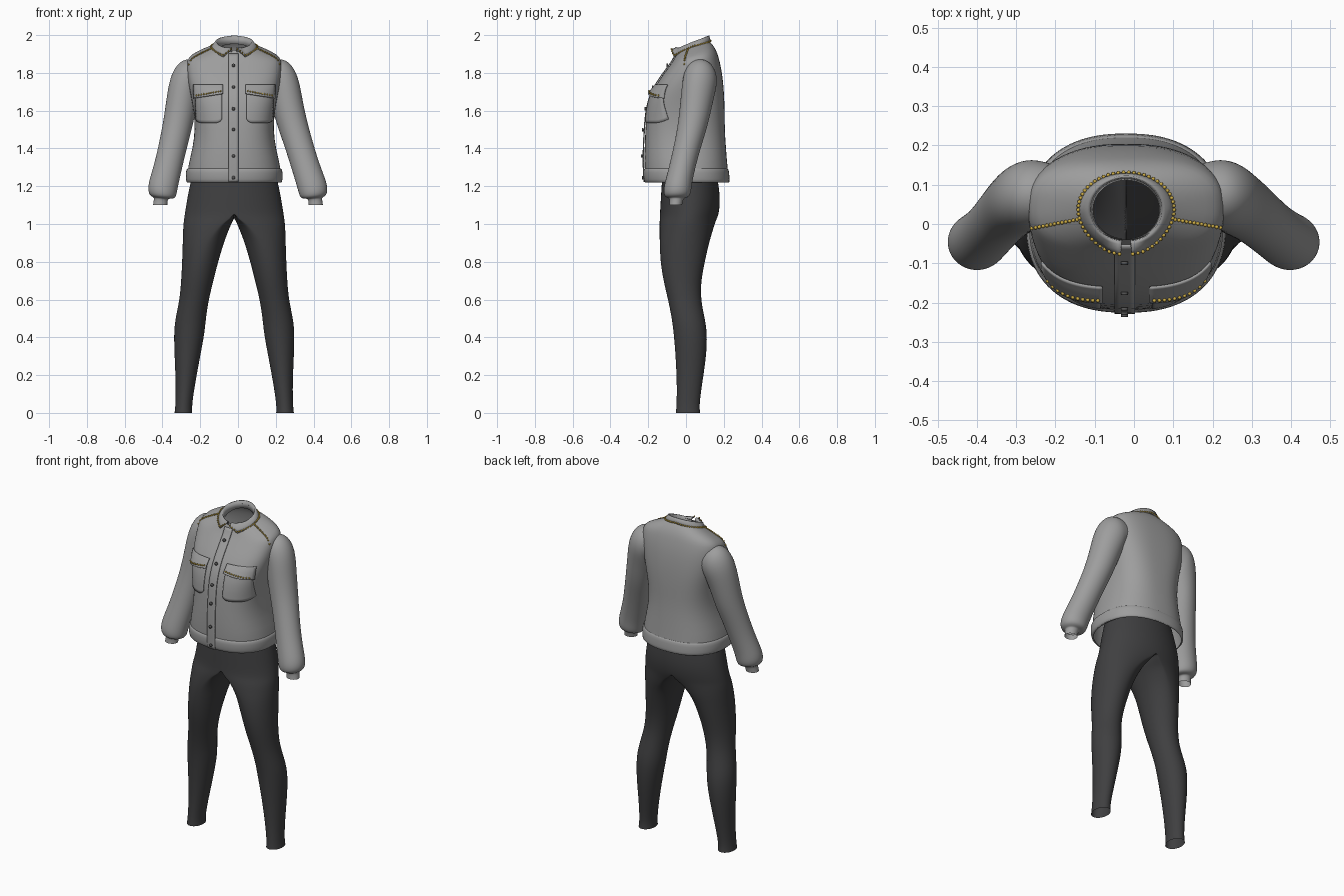
import bpy, bmesh, math
from mathutils import Vector, Matrix
from mathutils.bvhtree import BVHTree

if "Cube" in bpy.data.objects:
    bpy.data.objects.remove(bpy.data.objects["Cube"])

CX = -0.02  # body centre line


def material(name, r, g, b):
    m = bpy.data.materials.new(name)
    m.diffuse_color = (r, g, b, 1)
    m.use_nodes = True
    m.node_tree.nodes["Principled BSDF"].inputs["Base Color"].default_value = m.diffuse_color
    return m


GREY = material("jacket grey", 0.34, 0.34, 0.34)
DARK = material("legging charcoal", 0.05, 0.05, 0.052)
GOLD = material("stud gold", 0.62, 0.42, 0.06)
METAL = material("button metal", 0.09, 0.09, 0.09)


def finish(name, bm, mat, subsurf=0, solid=0.0):
    bmesh.ops.recalc_face_normals(bm, faces=bm.faces)
    me = bpy.data.meshes.new(name)
    bm.to_mesh(me)
    bm.free()
    me.materials.append(mat)
    me.shade_smooth()
    ob = bpy.data.objects.new(name, me)
    bpy.context.collection.objects.link(ob)
    if solid:
        m = ob.modifiers.new("thickness", "SOLIDIFY")
        m.thickness, m.offset = solid, 0
    if subsurf:
        m = ob.modifiers.new("smooth", "SUBSURF")
        m.levels = m.render_levels = subsurf
    return ob


def loft(rings, closed=True):
    bm = bmesh.new()
    rows = [[bm.verts.new(p) for p in r] for r in rings]
    n = len(rows[0])
    for a, b in zip(rows, rows[1:]):
        for i in range(n if closed else n - 1):
            j = (i + 1) % n
            bm.faces.new((a[i], a[j], b[j], b[i]))
    return bm


def spow(v, e):
    return math.copysign(abs(v) ** e, v)


def body_ring(z, hw, yf, yb, tilt=0.0, p=2.5, n=48):
    cy, ry, pts = (yf + yb) / 2, (yb - yf) / 2, []
    for i in range(n):
        t = 2 * math.pi * i / n
        y = cy + ry * spow(math.sin(t), 2 / p)
        pts.append((CX + hw * spow(math.cos(t), 2 / p), y, z + tilt * (y - cy)))
    return pts


# jacket torso: z, half width, front, back, tilt, squareness
TORSO = [(1.22, .25, -.215, .228, 0, 2.3), (1.30, .247, -.22, .22, 0, 2.4),
         (1.40, .22, -.22, .212, 0, 2.5), (1.50, .207, -.215, .205, 0, 2.6),
         (1.60, .215, -.208, .205, 0, 2.8), (1.68, .23, -.188, .202, 0, 2.9),
         (1.75, .245, -.152, .197, 0, 2.8), (1.82, .252, -.105, .187, .04, 2.7),
         (1.87, .25, -.075, .172, .12, 2.6), (1.892, .23, -.066, .162, .2, 2.5),
         (1.918, .175, -.055, .145, .28, 2.3), (1.94, .115, -.045, .122, .34, 2.1),
         (1.95, .095, -.04, .115, .36, 2.0)]
torso = finish("jacket_torso", loft([body_ring(*r) for r in TORSO]), GREY, 1)

# hem band
HEM = [(1.22, .243, -.21, .222), (1.218, .255, -.222, .233), (1.255, .257, -.227, .23),
       (1.288, .255, -.227, .227), (1.294, .247, -.22, .22)]
finish("hem_band", loft([body_ring(*r, 0, 2.35) for r in HEM]), GREY, 1)

# sleeves: x, y, z, ring tilt in degrees, radius across, radius in depth
SLEEVE = [(.195, .075, 1.775, 85, .095, .08), (.235, .075, 1.772, 70, .114, .09),
          (.262, .07, 1.73, 45, .104, .092), (.28, .055, 1.64, 25, .086, .086),
          (.303, .038, 1.53, 18, .079, .08), (.333, .01, 1.42, 17, .075, .073),
          (.362, -.018, 1.31, 16, .074, .07), (.39, -.04, 1.22, 14, .078, .072),
          (.40, -.046, 1.175, 12, .078, .074), (.402, -.048, 1.145, 8, .07, .066),
          (.404, -.05, 1.138, 5, .045, .045), (.408, -.05, 1.135, 3, .036, .036),
          (.412, -.055, 1.10, 0, .038, .034)]
for side, label in ((1, "right"), (-1, "left")):
    rings = []
    for x, y, z, a, ru, ry in SLEEVE:
        a = math.radians(a)
        shift = CX * min(1, max(0, (z - 1.15) / .5))
        ring = []
        for i in range(28):
            t = 2 * math.pi * i / 28
            c = ru * math.cos(t)
            ring.append((shift + side * (x + c * math.cos(a)),
                         y + ry * math.sin(t), z + c * math.sin(a)))
        rings.append(ring)
    finish("sleeve_" + label, loft(rings), GREY, 2)


# collar: inner stand, fold and outer leaf with front points
def mix(a, b, f):
    f = min(1, max(0, f))
    return a + (b - a) * f


def collar_top(t):
    y = .037 - .083 * math.cos(t)
    return Vector((CX + .093 * math.sin(t), y, mix(1.932, 1.998, (y + .046) / .166)))


def collar_edge(t):
    a = abs(t)
    ry = mix(.115, .092, (a - .4) / 1.2)
    if a < .5:
        z = mix(1.925, 1.884, (a - .12) / .38)
    elif a < 1.57:
        z = mix(1.884, 1.937, (a - .5) / 1.07)
    else:
        z = mix(1.937, 1.966, (a - 1.57) / 1.57)
    return Vector((CX + .122 * math.sin(t), .037 - ry * math.cos(t), z))


angles = [.12 + (2 * math.pi - .24) * i / 64 for i in range(65)]
angles = [a if a <= math.pi else a - 2 * math.pi for a in angles]
rows = [[], [], [], [], []]
for t in angles:
    top, edge = collar_top(t), collar_edge(t)
    inner = Vector((CX + (top.x - CX) * .93, .037 + (top.y - .037) * .93, top.z - .045))
    fold = top.lerp(edge, .2) + Vector((0, 0, .004))
    for row, p in zip(rows, (inner, top - Vector((0, 0, .003)), fold, top.lerp(edge, .6), edge)):
        row.append(p)
finish("collar", loft(rows, False), GREY, 0, .005)

# surface lookup so trims follow the torso
bpy.context.view_layer.update()
bvh = BVHTree.FromObject(torso, bpy.context.evaluated_depsgraph_get())


def front(x, z, off=0.0):
    hit = bvh.ray_cast(Vector((CX + x, -1, z)), Vector((0, 1, 0)))[0]
    if hit is None:
        hit = bvh.find_nearest(Vector((CX + x, -.1, z)))[0]
    return Vector((CX + x, hit.y - off, z))


def patch(name, x0, x1, z0, z1, off_low, off_top, droop=0.0, corner=0.0, nx=14, nz=10):
    rows = []
    for j in range(nz + 1):
        f = j / nz
        row = []
        for i in range(nx + 1):
            g = i / nx
            x = x0 + (x1 - x0) * g
            z = z0 + (z1 - z0) * f - droop * g * (1 - f)
            z += corner * (1 - f) * abs(2 * g - 1) ** 6
            row.append(front(x, z, off_low + (off_top - off_low) * f))
        rows.append(row)
    return finish(name, loft(rows, False), GREY, 0, .006)


patch("button_placket", -.03, .022, 1.222, 1.90, .008, .005, nz=40, nx=4)
for s, label in ((1, "right"), (-1, "left")):
    patch("pocket_" + label, s * .065, s * .205, 1.535, 1.70, .007, .006, 0, .02)
    patch("pocket_flap_" + label, s * .06, s * .215, 1.69, 1.737, .022, .006, .025)

# gold studs on shoulders, pocket flaps and collar edge
spots = []
for s in (1, -1):
    for i in range(14):
        x = s * (.125 + .125 * i / 13)
        y = .012 - .022 * (i / 13) if s > 0 else .012 - .024 * (i / 13)
        hit = bvh.ray_cast(Vector((CX + x, y, 3)), Vector((0, 0, -1)))[0]
        if hit:
            spots.append(hit + Vector((0, -.001, .003)))
    for i in range(11):
        f = i / 10
        spots.append(front(s * (.072 + .128 * f), 1.704 - .024 * f, .024))
for i in range(56):
    t = .14 + (2 * math.pi - .28) * i / 55
    t = t if t <= math.pi else t - 2 * math.pi
    p = collar_top(t).lerp(collar_edge(t), .88)
    out = Vector((math.sin(t), -math.cos(t), .5)).normalized()
    spots.append(p + out * .004)
bm = bmesh.new()
for p in spots:
    bmesh.ops.create_icosphere(bm, subdivisions=1, radius=.0055, matrix=Matrix.Translation(p))
finish("gold_studs", bm, GOLD)

# front buttons
bm = bmesh.new()
for z in (1.84, 1.725, 1.61, 1.50, 1.36, 1.245):
    place = Matrix.Translation(front(-.004, z, .014)) @ Matrix.Rotation(math.pi / 2, 4, "X")
    bmesh.ops.create_cone(bm, cap_ends=True, segments=14, radius1=.009, radius2=.009,
                          depth=.008, matrix=place)
finish("buttons", bm, METAL)

# leggings, one half mirrored: z, inner x, seam x, outer x, front, back
LEG = [(1.34, 0, 0, .20, -.12, .15), (1.2, 0, 0, .238, -.13, .175),
       (1.12, 0, 0, .252, -.135, .182), (1.06, 0, 0, .262, -.138, .175),
       (1.03, 0, .02, .266, -.14, .165), (1.0, .016, .07, .27, -.14, .152),
       (.95, .036, .115, .272, -.14, .138), (.9, .055, .15, .273, -.14, .122),
       (.8, .085, .18, .276, -.136, .1), (.7, .11, .195, .281, -.12, .08),
       (.6, .135, .211, .289, -.095, .078), (.5, .15, .23, .312, -.075, .1),
       (.42, .157, .238, .32, -.065, .113), (.3, .18, .248, .316, -.055, .108),
       (.15, .208, .258, .309, -.048, .085), (.04, .224, .268, .311, -.05, .07),
       (0, .222, .269, .316, -.054, .075)]
rings = []
for z, xi, xs, xo, yf, yb in LEG:
    ring = []
    for i in range(32):
        t = 2 * math.pi * i / 32
        c = math.cos(t)
        x = xs + c * ((xo - xs) if c > 0 else (xs - xi))
        ring.append((0 if x < 1e-5 else x, (yf + yb) / 2 + (yb - yf) / 2 * math.sin(t), z))
    rings.append(ring)
bm = loft(rings)
inside = [f for f in bm.faces if all(v.co.x < 1e-5 for v in f.verts)]
bmesh.ops.delete(bm, geom=inside, context="FACES")
leggings = finish("leggings", bm, DARK)
leggings.location.x = CX
m = leggings.modifiers.new("mirror", "MIRROR")
m.use_clip = True
m = leggings.modifiers.new("smooth", "SUBSURF")
m.levels = m.render_levels = 2
